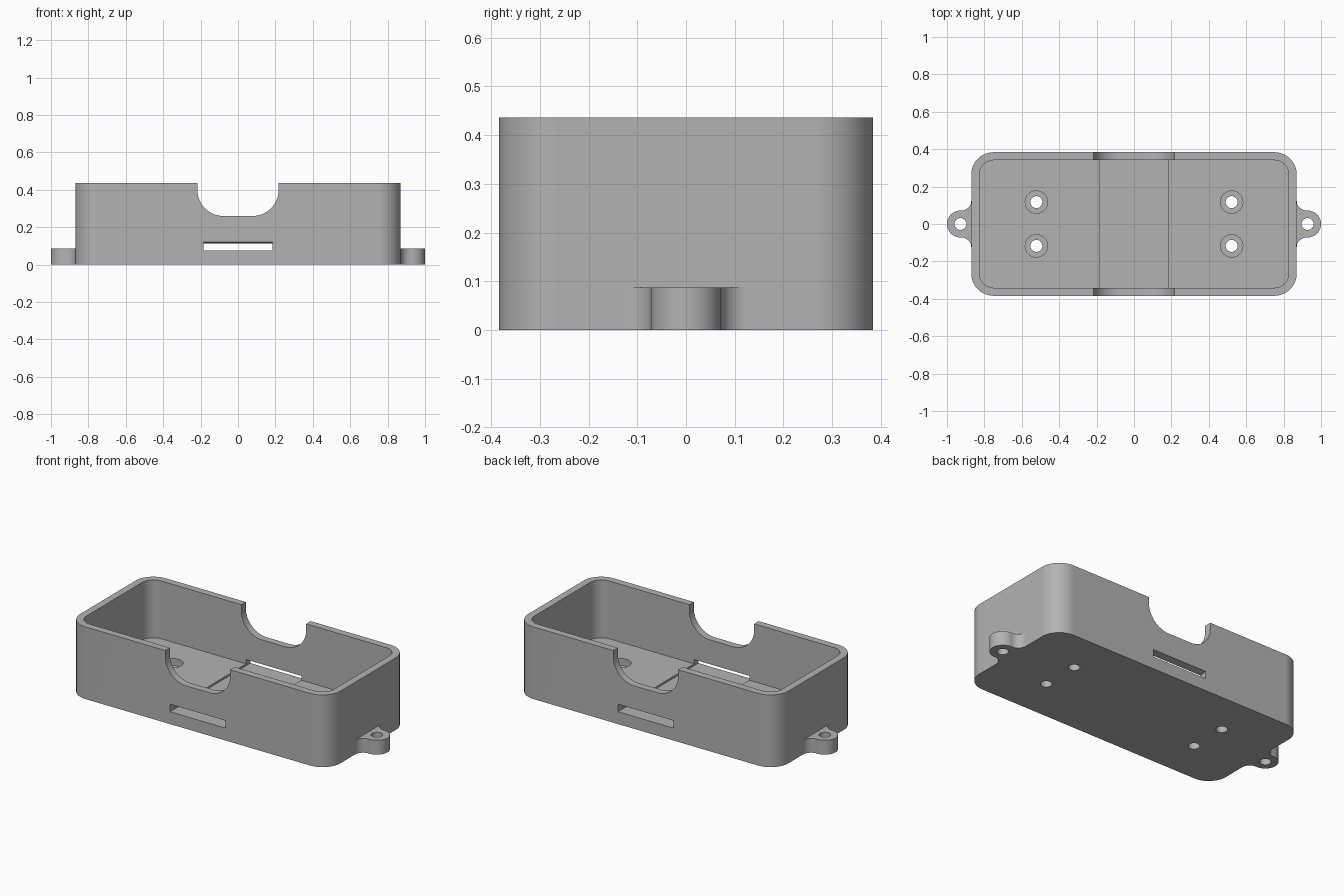
import bpy, bmesh
from math import pi, sin, cos, atan2, hypot
from mathutils import Matrix, Vector

cube = bpy.data.objects.get("Cube")
if cube:
    bpy.data.objects.remove(cube, do_unlink=True)

grey = bpy.data.materials.new("plain grey plastic")
grey.use_nodes = True
grey.diffuse_color = (0.45, 0.45, 0.45, 1)
grey.node_tree.nodes["Principled BSDF"].inputs["Base Color"].default_value = grey.diffuse_color

# Main dimensions
HX, HY, HEIGHT = 0.87, 0.384, 0.436
WALL, CORNER, FLOOR = 0.043, 0.12, 0.087
CHANNEL_X, CHANNEL_Z = 0.185, 0.075
TAB_X, TAB_R, TAB_HALF = 0.928, 0.072, 0.125
HOLE_R = 0.032


def arc(cx, cy, r, a, b, n=16):
    return [(cx + r * cos(a + (b - a) * i / n), cy + r * sin(a + (b - a) * i / n))
            for i in range(n + 1)]


def rounded_rect(hx, hy, r):
    pts = []
    for k, (sx, sy) in enumerate([(1, 1), (-1, 1), (-1, -1), (1, -1)]):
        pts += arc(sx * (hx - r), sy * (hy - r), r, k * pi / 2, (k + 1) * pi / 2)
    return pts


def prism(name, pts, lo, hi, axis="Z", turn=0):
    """Extrude a closed outline along one axis."""
    place = {"Z": lambda u, v, w: (u, v, w),
             "Y": lambda u, v, w: (u, w, v),
             "X": lambda u, v, w: (w, u, v)}[axis]
    bm = bmesh.new()
    face = bm.faces.new([bm.verts.new(place(u, v, lo)) for u, v in pts])
    up = bmesh.ops.extrude_face_region(bm, geom=[face])
    shift = Vector(place(0, 0, hi - lo))
    bmesh.ops.translate(bm, vec=shift, verts=[e for e in up["geom"] if isinstance(e, bmesh.types.BMVert)])
    bmesh.ops.rotate(bm, matrix=Matrix.Rotation(turn, 3, "Z"), verts=bm.verts)
    bmesh.ops.recalc_face_normals(bm, faces=bm.faces)
    mesh = bpy.data.meshes.new(name)
    bm.to_mesh(mesh)
    bm.free()
    mesh.materials.append(grey)
    obj = bpy.data.objects.new(name, mesh)
    bpy.context.collection.objects.link(obj)
    return obj


def combine(target, tool, operation="DIFFERENCE"):
    """Apply a boolean and discard the tool."""
    bpy.ops.object.select_all(action="DESELECT")
    bpy.context.view_layer.objects.active = target
    target.select_set(True)
    mod = target.modifiers.new("cut", "BOOLEAN")
    mod.operation, mod.solver, mod.object = operation, "EXACT", tool
    bpy.ops.object.modifier_apply(modifier=mod.name)
    bpy.data.objects.remove(tool, do_unlink=True)


def bore(target, x, y, r, lo, hi):
    combine(target, prism("bore", arc(x, y, r, 0, 2 * pi, 32)[:-1], lo, hi))


# Open box with rounded corners
box = prism("open_box", rounded_rect(HX, HY, CORNER), 0, HEIGHT)

# Mounting ears, blended into the end walls with concave fillets
dx = TAB_X - HX
fillet = (dx ** 2 + TAB_HALF ** 2 - TAB_R ** 2) / (2 * (TAB_R + dx))
fx = HX + fillet
a = atan2(TAB_HALF, TAB_X - fx)
ear = [(HX - 0.03, -TAB_HALF)]
ear += arc(fx, -TAB_HALF, fillet, pi, a)
ear += arc(TAB_X, 0, TAB_R, a - pi, pi - a, 32)
ear += arc(fx, TAB_HALF, fillet, -a, -pi)
ear += [(HX - 0.03, TAB_HALF)]
for turn in (0, pi):
    combine(box, prism("mounting_ear", ear, 0, FLOOR, turn=turn), "UNION")

# Hollow inside
combine(box, prism("cavity", rounded_rect(HX - WALL, HY - WALL, CORNER - WALL), FLOOR, 1))

# Rounded notches in the front and back rims
r, half, low = 0.14, 0.217, 0.26
notch = [(half, 1), (-half, 1)]
notch += arc(-half + r, low + r, r, pi, 1.5 * pi)
notch += arc(half - r, low + r, r, 1.5 * pi, 2 * pi)
combine(box, prism("notch", notch, -1, 1, "Y"))

# Floor channel running out through slots whose ceilings slope slightly inward
inner, roof = HY - WALL, 0.113
slot = [(-HY - WALL, CHANNEL_Z), (HY + WALL, CHANNEL_Z), (HY + WALL, roof + 0.014),
        (inner, roof), (-inner, roof), (-HY - WALL, roof + 0.014)]
combine(box, prism("slot", slot, -CHANNEL_X, CHANNEL_X, "X"))

# Counterbored floor holes and ear holes
for sx in (-1, 1):
    bore(box, sx * TAB_X, 0, HOLE_R, -1, 0.2)
    for sy in (-1, 1):
        bore(box, sx * 0.522, sy * 0.117, HOLE_R, -1, 0.2)
        bore(box, sx * 0.522, sy * 0.117, 0.06, 0.045, 0.2)

# Smooth curves, crisp edges
bpy.ops.object.select_all(action="DESELECT")
box.select_set(True)
bpy.context.view_layer.objects.active = box
bpy.ops.object.shade_smooth_by_angle(angle=0.5)
weighted = box.modifiers.new("flat walls", "WEIGHTED_NORMAL")
weighted.keep_sharp = True
